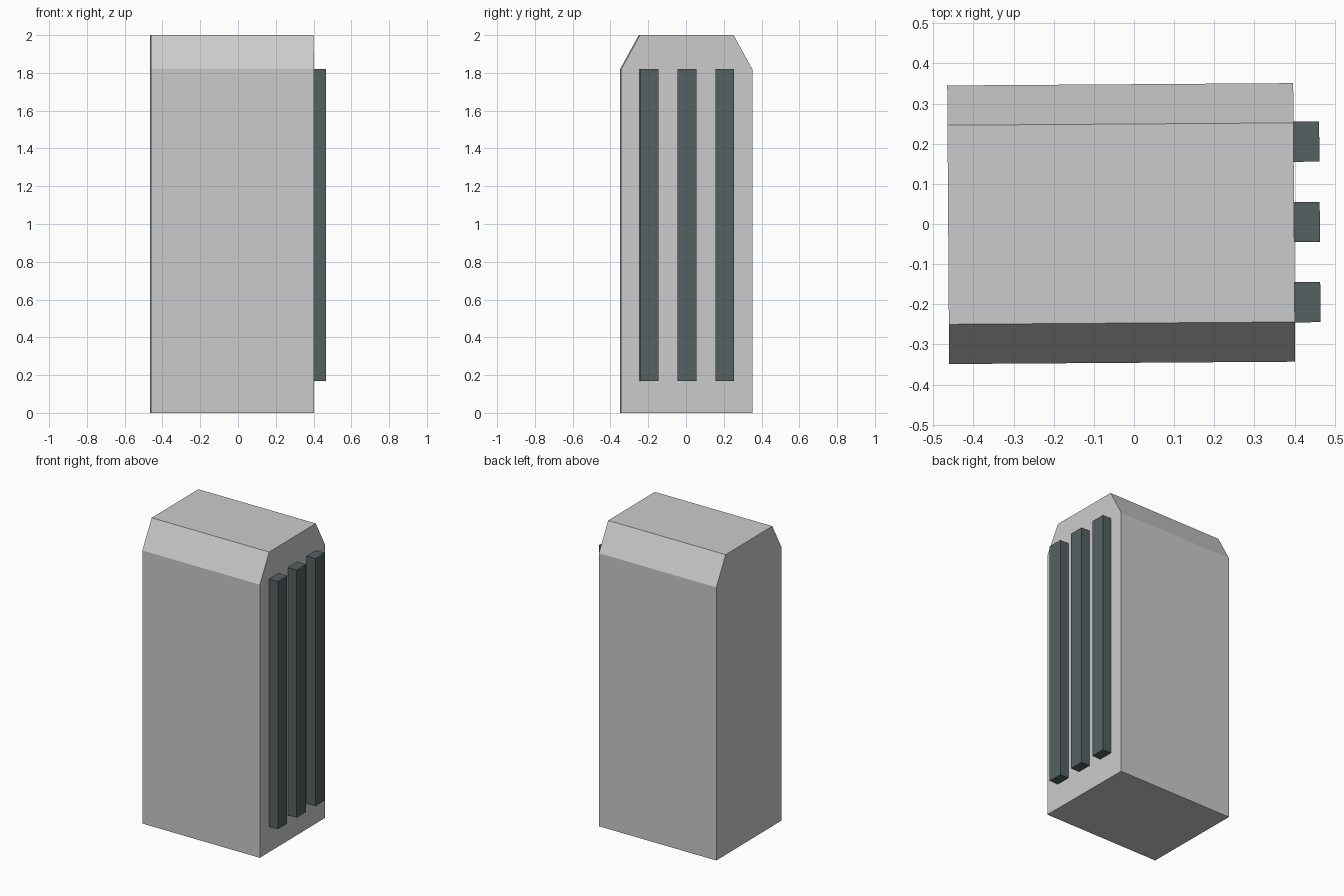
import bpy, bmesh
from mathutils import Matrix

if "Cube" in bpy.data.objects:
    bpy.data.objects.remove(bpy.data.objects["Cube"])

# whole model is turned very slightly about z
PLACE = Matrix.Translation((-0.032, 0.001, 0)) @ Matrix.Rotation(0.0068, 4, 'Z')


def prism(name, profile, x0, x1):
    """Extrude a (y, z) profile along x from x0 to x1."""
    bm = bmesh.new()
    face = bm.faces.new([bm.verts.new((x0, y, z)) for y, z in profile])
    ext = bmesh.ops.extrude_face_region(bm, geom=[face])
    bmesh.ops.translate(bm, vec=(x1 - x0, 0, 0),
                        verts=[v for v in ext["geom"] if isinstance(v, bmesh.types.BMVert)])
    bmesh.ops.recalc_face_normals(bm, faces=bm.faces)
    mesh = bpy.data.meshes.new(name)
    bm.to_mesh(mesh)
    bm.free()
    obj = bpy.data.objects.new(name, mesh)
    obj.matrix_world = PLACE
    bpy.context.collection.objects.link(obj)
    return obj


# cabinet body with two chamfered top edges
half = [(0.347, 0), (0.347, 1.82), (0.248, 2.0)]
prism("cabinet_body", half + [(-y, z) for y, z in reversed(half)], -0.431, 0.431)

# dark vertical bars on the right side
dark = bpy.data.materials.new("dark_slate")
dark.diffuse_color = (0.09, 0.12, 0.12, 1)
dark.use_nodes = True
dark.node_tree.nodes["Principled BSDF"].inputs["Base Color"].default_value = dark.diffuse_color
for i, y in enumerate((-0.199, 0.001, 0.201)):
    bar = prism(f"side_bar_{i + 1}",
                [(y - 0.05, 0.17), (y + 0.05, 0.17), (y + 0.05, 1.82), (y - 0.05, 1.82)],
                0.431, 0.495)
    bar.data.materials.append(dark)
